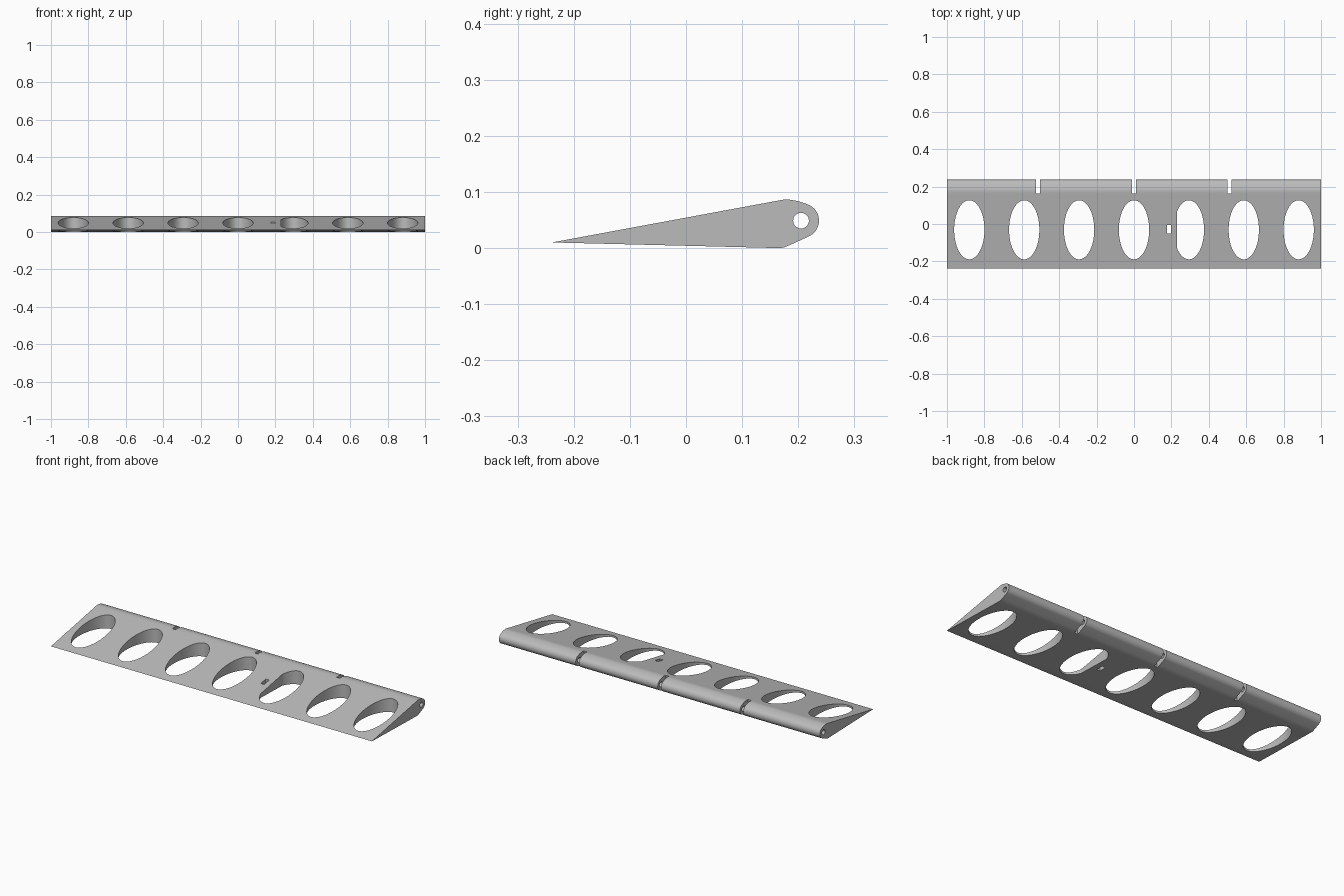
import bpy, bmesh, math

if "Cube" in bpy.data.objects:
    bpy.data.objects.remove(bpy.data.objects["Cube"])

grey = bpy.data.materials.new("light_grey")
grey.diffuse_color = (0.5, 0.5, 0.5, 1)
grey.use_nodes = True
grey.node_tree.nodes["Principled BSDF"].inputs["Base Color"].default_value = grey.diffuse_color


def prism(name, pts, axis, lo, hi):
    """Extrude a closed outline: axis 'X' takes (y, z) points, 'Z' takes (x, y)."""
    bm = bmesh.new()

    def place(p, d):
        return (d, p[0], p[1]) if axis == 'X' else (p[0], p[1], d)

    a = [bm.verts.new(place(p, lo)) for p in pts]
    b = [bm.verts.new(place(p, hi)) for p in pts]
    n = len(pts)
    bm.faces.new(a[::-1])
    bm.faces.new(b)
    for i in range(n):
        j = (i + 1) % n
        bm.faces.new((a[i], a[j], b[j], b[i]))
    bmesh.ops.recalc_face_normals(bm, faces=bm.faces)
    me = bpy.data.meshes.new(name)
    bm.to_mesh(me)
    bm.free()
    me.materials.append(grey)
    ob = bpy.data.objects.new(name, me)
    bpy.context.collection.objects.link(ob)
    return ob


def arc(cx, cy, rx, ry, a0, a1, n):
    return [(cx + rx * math.cos(math.radians(a0 + (a1 - a0) * i / n)),
             cy + ry * math.sin(math.radians(a0 + (a1 - a0) * i / n))) for i in range(n + 1)]


def rect(x0, x1, y0, y1):
    return [(x0, y0), (x1, y0), (x1, y1), (x0, y1)]


# wedge-shaped flap with a rounded nose along the back edge
profile = [(-0.237, 0.0105), (-0.235, 0.010), (0.150, 0.0005), (0.165, 0.0), (0.174, 0.001), (0.184, 0.005)]
profile += arc(0.206, 0.049, 0.031, 0.031, -65, 65, 18)
profile += [(0.207, 0.0815), (0.196, 0.0845), (0.186, 0.0862), (0.175, 0.0865), (0.163, 0.0845)]
flap = prism("hinged_flap", profile, 'X', -1, 1)

# cutters: lightening holes, the fourth-right one with a straight side
cutters = []
for i in range(-3, 4):
    pts = arc(i * 0.2935, -0.031, 0.081, 0.158, 0, 360, 64)[:-1]
    if i == 1:
        pts = [(max(x, 0.23), y) for x, y in pts]
    cutters.append(prism("oval_cutter", pts, 'Z', -0.1, 0.2))

# cutters: small slot, hinge notches and the pin bore
cutters.append(prism("slot_cutter", rect(0.177, 0.198, -0.05, -0.006), 'Z', -0.1, 0.2))
for x in (-0.513, 0, 0.511):
    cutters.append(prism("notch_cutter", rect(x - 0.0105, x + 0.0105, 0.164, 0.3), 'Z', -0.1, 0.2))
cutters.append(prism("bore_cutter", arc(0.205, 0.049, 0.014, 0.014, 0, 360, 32)[:-1], 'X', -1.1, 1.1))

bpy.context.view_layer.objects.active = flap
for c in cutters:
    m = flap.modifiers.new("cut", 'BOOLEAN')
    m.operation = 'DIFFERENCE'
    m.solver = 'EXACT'
    m.object = c
    bpy.ops.object.modifier_apply(modifier=m.name)
for c in cutters:
    bpy.data.objects.remove(c)

# smooth nose and bores, crisp cut edges
bpy.ops.object.select_all(action='DESELECT')
flap.select_set(True)
bpy.ops.object.shade_smooth_by_angle(angle=math.radians(30))
